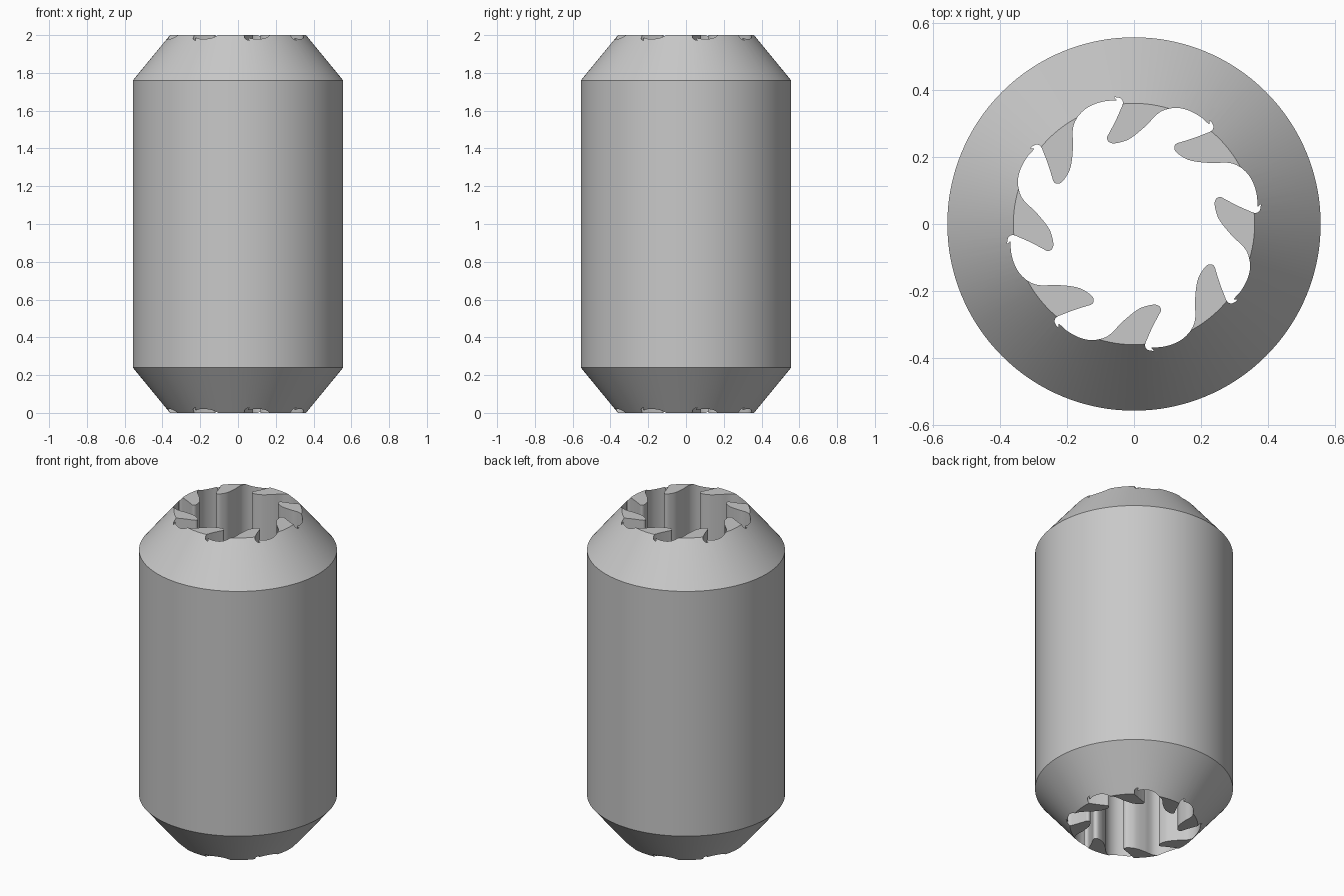
import bpy, bmesh, math
from mathutils import Vector, Matrix

cube = bpy.data.objects.get("Cube")
if cube:
    bpy.data.objects.remove(cube, do_unlink=True)

TEETH = 8
HEIGHT = 2.0
RADIUS, RIM, CHAMFER = 0.557, 0.36, 0.24
SEGMENTS = 128

grey = bpy.data.materials.new("plain grey")
grey.use_nodes = True
colour = (0.58, 0.58, 0.58, 1)
grey.diffuse_color = colour
grey.node_tree.nodes["Principled BSDF"].inputs["Base Color"].default_value = colour


def loft(name, rings):
    """Closed solid through a stack of equal-length rings, capped at both ends."""
    bm = bmesh.new()
    loops = [[bm.verts.new(p) for p in ring] for ring in rings]
    n = len(loops[0])
    for low, high in zip(loops, loops[1:]):
        for i in range(n):
            j = (i + 1) % n
            bm.faces.new((low[i], low[j], high[j], high[i]))
    bm.faces.new(loops[0])
    bm.faces.new(loops[-1])
    bmesh.ops.recalc_face_normals(bm, faces=bm.faces)
    mesh = bpy.data.meshes.new(name)
    bm.to_mesh(mesh)
    bm.free()
    mesh.materials.append(grey)
    ob = bpy.data.objects.new(name, mesh)
    bpy.context.collection.objects.link(ob)
    return ob


def circle(r, z):
    step = math.tau / SEGMENTS
    return [(r * math.cos(i * step), r * math.sin(i * step), z) for i in range(SEGMENTS)]


def smooth_loop(points, steps=3):
    """Closed Catmull-Rom curve through the points."""
    out, n = [], len(points)
    for i in range(n):
        a, b, c, d = (points[(i + k) % n] for k in (-1, 0, 1, 2))
        for s in range(steps):
            t = s / steps
            out.append(0.5 * (2 * b + (c - a) * t + (2 * a - 5 * b + 4 * c - d) * t ** 2
                              + (3 * b - a - 3 * c + d) * t ** 3))
    return out


# Chamfered barrel
body = loft("toothed_barrel", [circle(RIM, 0), circle(RADIUS, CHAMFER),
                               circle(RADIUS, HEIGHT - CHAMFER), circle(RIM, HEIGHT)])

# One hooked tooth and the valley after it, repeated around the bore
tooth = [(.378, .06), (.375, .04), (.361, .033), (.337, .042), (.31, .054),
         (.275, .072), (.26, .08), (.248, .078), (.241, .066), (.242, .048),
         (.25, .021), (.263, 0), (.28, -.021), (.299, -.042), (.319, -.06),
         (.334, -.078), (.343, -.1), (.346, -.122), (.344, -.146),
         (.335, -.172), (.318, -.201), (.298, -.224)]
outline = []
for k in range(TEETH):
    turn = Matrix.Rotation(-k * math.tau / TEETH, 2)
    outline += [turn @ Vector(p) for p in tooth]
outline = smooth_loop(outline)
bore = loft("bore_cutter", [[(p.x, p.y, z) for p in outline] for z in (-0.1, HEIGHT + 0.1)])
bore.hide_render = True

# Cut the bore straight through
cut = body.modifiers.new("bore", "BOOLEAN")
cut.operation = "DIFFERENCE"
cut.solver = "EXACT"
cut.object = bore
bpy.ops.object.select_all(action="DESELECT")
body.select_set(True)
bpy.context.view_layer.objects.active = body
bpy.ops.object.modifier_apply(modifier=cut.name)
bpy.data.objects.remove(bore, do_unlink=True)
bpy.ops.object.shade_smooth_by_angle(angle=math.radians(32))
